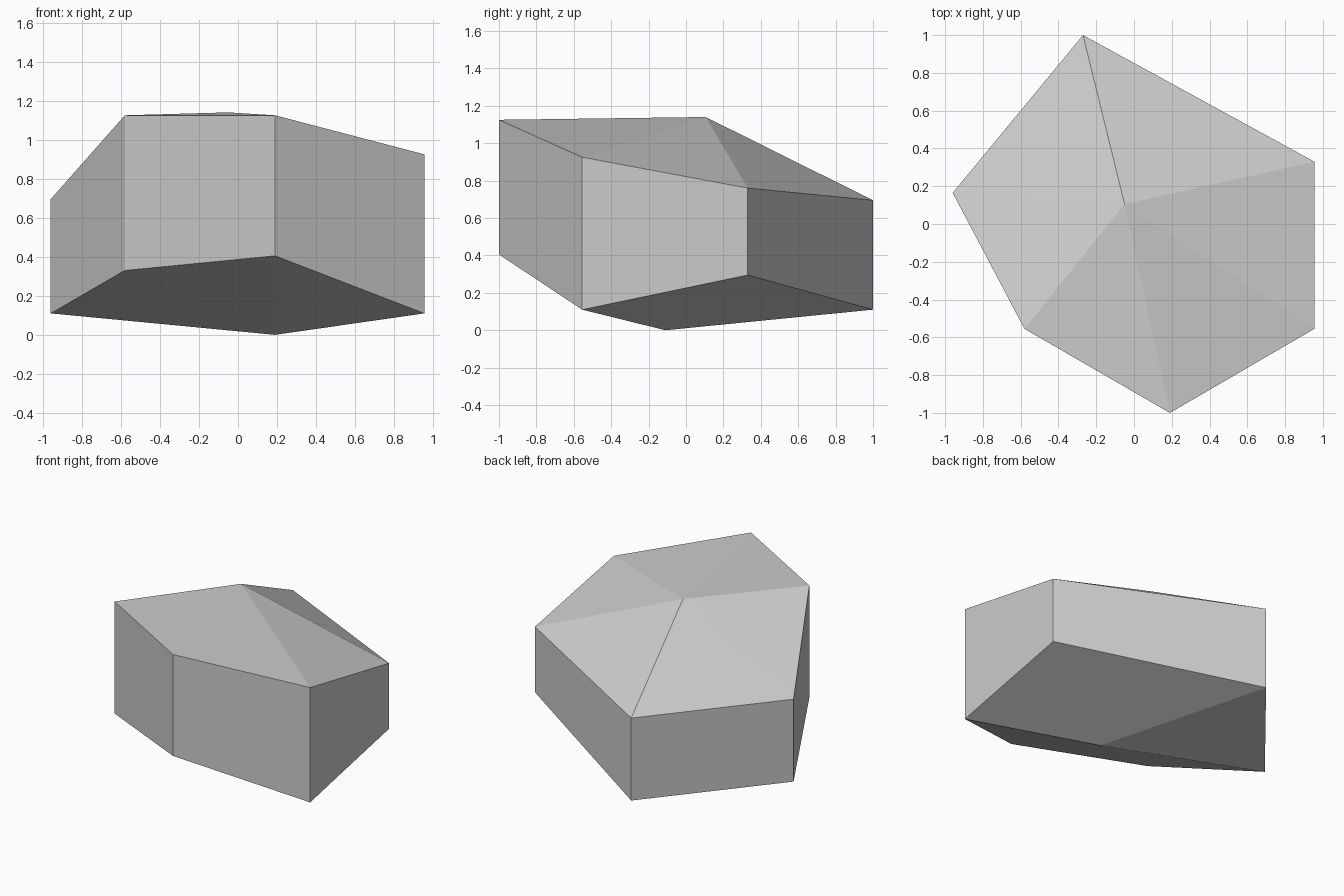
import bpy, bmesh

cube = bpy.data.objects.get("Cube")
if cube:
    bpy.data.objects.remove(cube)

# Stone colour
grey = (0.6, 0.6, 0.6, 1.0)
mat = bpy.data.materials.new("light_grey_stone")
mat.use_nodes = True
mat.diffuse_color = grey
mat.node_tree.nodes["Principled BSDF"].inputs["Base Color"].default_value = grey

# Six corner columns, counter-clockwise: x, y, bottom z, top z
columns = [
    (-0.27, 1.0, 0.11, 0.695),
    (-0.96, 0.165, 0.11, 0.695),
    (-0.58, -0.555, 0.33, 1.125),
    (0.19, -1.0, 0.405, 1.125),
    (0.955, -0.555, 0.11, 0.925),
    (0.955, 0.33, 0.295, 0.76),
]
crown_point = (-0.05, 0.105, 1.14)
base_point = (0.19, -0.11, 0.0)

bm = bmesh.new()
lower = [bm.verts.new((x, y, low)) for x, y, low, high in columns]
upper = [bm.verts.new((x, y, high)) for x, y, low, high in columns]
crown = bm.verts.new(crown_point)
base = bm.verts.new(base_point)

# Upright walls, with a fan of facets closing the crown and the base
for i in range(len(columns)):
    j = (i + 1) % len(columns)
    bm.faces.new((lower[i], lower[j], upper[j], upper[i]))
    bm.faces.new((upper[i], upper[j], crown))
    bm.faces.new((lower[j], lower[i], base))
bmesh.ops.recalc_face_normals(bm, faces=bm.faces)

mesh = bpy.data.meshes.new("faceted_rock")
bm.to_mesh(mesh)
bm.free()
mesh.materials.append(mat)
rock = bpy.data.objects.new("faceted_rock", mesh)
bpy.context.collection.objects.link(rock)
